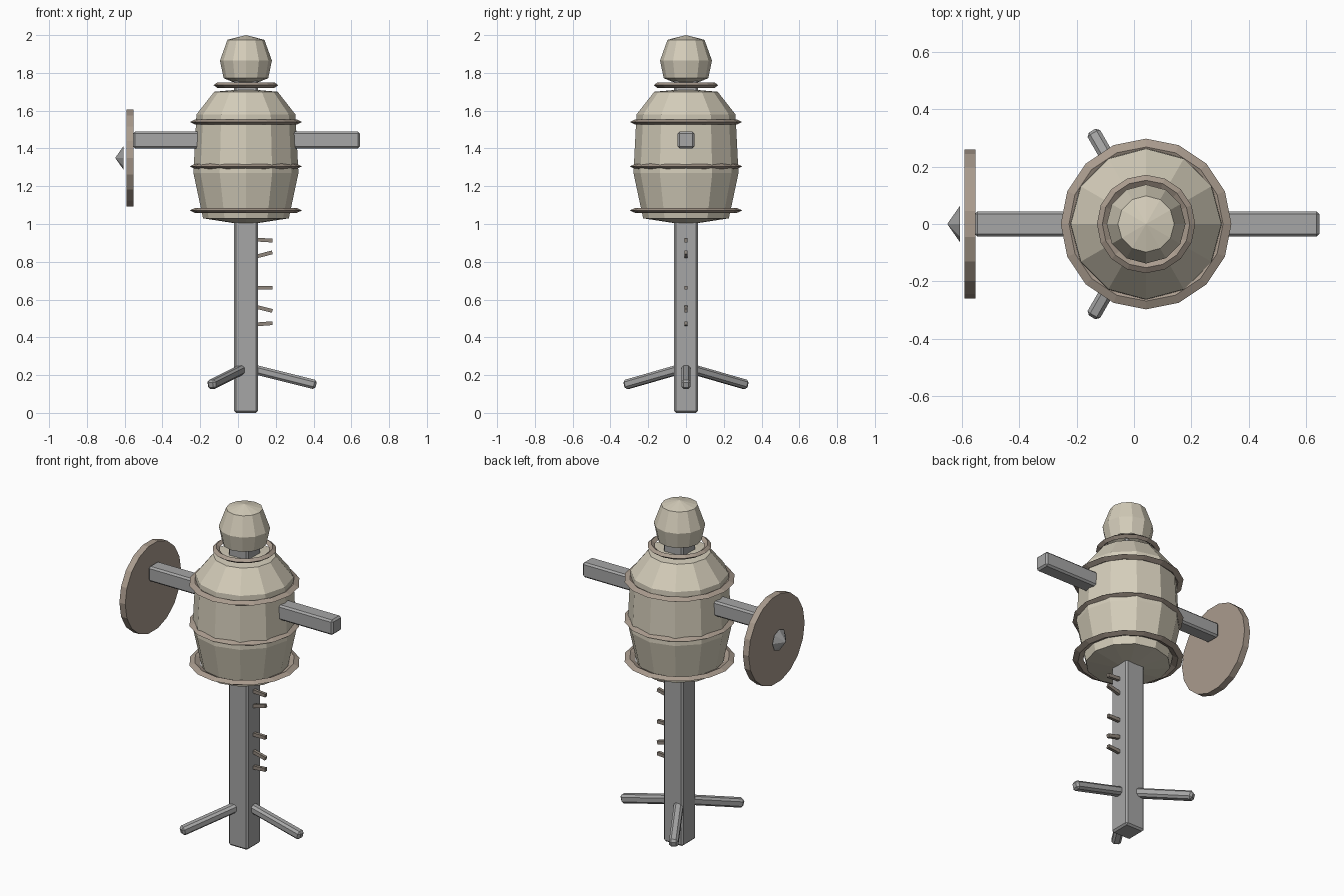
import bpy, bmesh, math
from mathutils import Vector, Matrix

if "Cube" in bpy.data.objects:
    bpy.data.objects.remove(bpy.data.objects["Cube"])

CX = 0.042  # x of the post axis


def material(name, rgb):
    m = bpy.data.materials.new(name)
    m.diffuse_color = (*rgb, 1)
    m.use_nodes = True
    m.node_tree.nodes["Principled BSDF"].inputs["Base Color"].default_value = m.diffuse_color
    return m


CLOTH = material("cloth", (0.66, 0.61, 0.49))
BROWN = material("brown", (0.40, 0.33, 0.27))
GREY = material("grey_wood", (0.38, 0.38, 0.38))
DARK = material("dark_wood", (0.28, 0.24, 0.20))


def finish(name, bm, mat):
    bmesh.ops.recalc_face_normals(bm, faces=bm.faces)
    me = bpy.data.meshes.new(name)
    bm.to_mesh(me)
    bm.free()
    me.materials.append(mat)
    ob = bpy.data.objects.new(name, me)
    bpy.context.collection.objects.link(ob)
    return ob


def rod(name, a, b, w, h, bevel, mat):
    """Bevelled box running from a to b."""
    a, b = Vector(a), Vector(b)
    d = b - a
    bm = bmesh.new()
    bmesh.ops.create_cube(bm, size=1)
    bmesh.ops.scale(bm, vec=(w, h, d.length), verts=bm.verts)
    if bevel:
        bmesh.ops.bevel(bm, geom=bm.edges[:], offset=bevel, segments=1, affect='EDGES')
    rot = d.to_track_quat('Z', 'Y').to_matrix().to_4x4()
    bm.transform(Matrix.Translation((a + b) / 2) @ rot)
    return finish(name, bm, mat)


def lathe(name, profile, sides, mat, closed=False):
    """Revolve (radius, z) points around the post; r = 0 makes a pole point."""
    bm = bmesh.new()
    rings = []
    for r, z in profile:
        if r == 0:
            rings.append([bm.verts.new((CX, 0, z))] * sides)
        else:
            rings.append([bm.verts.new((CX + r * math.cos(2 * math.pi * i / sides),
                                        r * math.sin(2 * math.pi * i / sides), z))
                          for i in range(sides)])
    pairs = list(zip(rings, rings[1:]))
    if closed:
        pairs.append((rings[-1], rings[0]))
    for lo, hi in pairs:
        for i in range(sides):
            j = (i + 1) % sides
            bm.faces.new(list(dict.fromkeys((lo[i], lo[j], hi[j], hi[i]))))
    return finish(name, bm, mat)


def disc(name, x0, x1, z, r0, r1, sides, mat):
    """Cylinder or cone along x."""
    bm = bmesh.new()
    bmesh.ops.create_cone(bm, cap_ends=True, segments=sides, radius1=r0, radius2=r1,
                          depth=abs(x1 - x0))
    bm.transform(Matrix.Translation(((x0 + x1) / 2, 0, z)) @ Matrix.Rotation(-math.pi / 2, 4, 'Y'))
    return finish(name, bm, mat)


# Post and crossbar
rod("post", (CX, 0, 0), (CX, 0, 1.80), 0.126, 0.126, 0.01, GREY)
rod("arm_bar", (-0.555, 0, 1.445), (0.645, 0, 1.445), 0.088, 0.088, 0.01, GREY)

# Three splayed feet
for k in range(3):
    t = 2 * math.pi * k / 3
    c, s = math.cos(t), math.sin(t)
    rod(f"foot_{k + 1}", (CX + 0.02 * c, 0.02 * s, 0.236), (CX + 0.372 * c, 0.372 * s, 0.148),
        0.05, 0.05, 0.012, GREY)

# Small pegs on the side of the post
for k, (z0, z1) in enumerate([(.918, .912), (.826, .85), (.663, .663), (.563, .54), (.468, .475)]):
    rod(f"peg_{k + 1}", (0.09, 0, z0), (0.182, 0, z1), 0.018, 0.02, 0, DARK)

# Stuffed body and head
lathe("body", [(0, 0.995), (0.227, 1.03), (0.278, 1.27), (0.262, 1.58), (0.168, 1.70), (0, 1.715)],
      12, CLOTH)
lathe("head", [(0, 1.745), (0.07, 1.752), (0.118, 1.772), (0.1375, 1.865), (0.098, 1.975), (0, 2.0)],
      12, CLOTH)

# Hoops around the body and neck
for name, z, r, w in [("lower_hoop", 1.072, .268, .029), ("middle_hoop", 1.305, .268, .029),
                      ("upper_hoop", 1.54, .268, .029), ("neck_hoop", 1.735, .152, .019)]:
    lathe(name, [(r + w, z), (r, z + 0.014), (r - w, z), (r, z - 0.014)], 16, BROWN, closed=True)

# Shield with its boss spike
disc("shield", -0.552, -0.59, 1.35, 0.26, 0.26, 18, BROWN)
disc("shield_spike", -0.606, -0.65, 1.35, 0.063, 0, 8, GREY)
